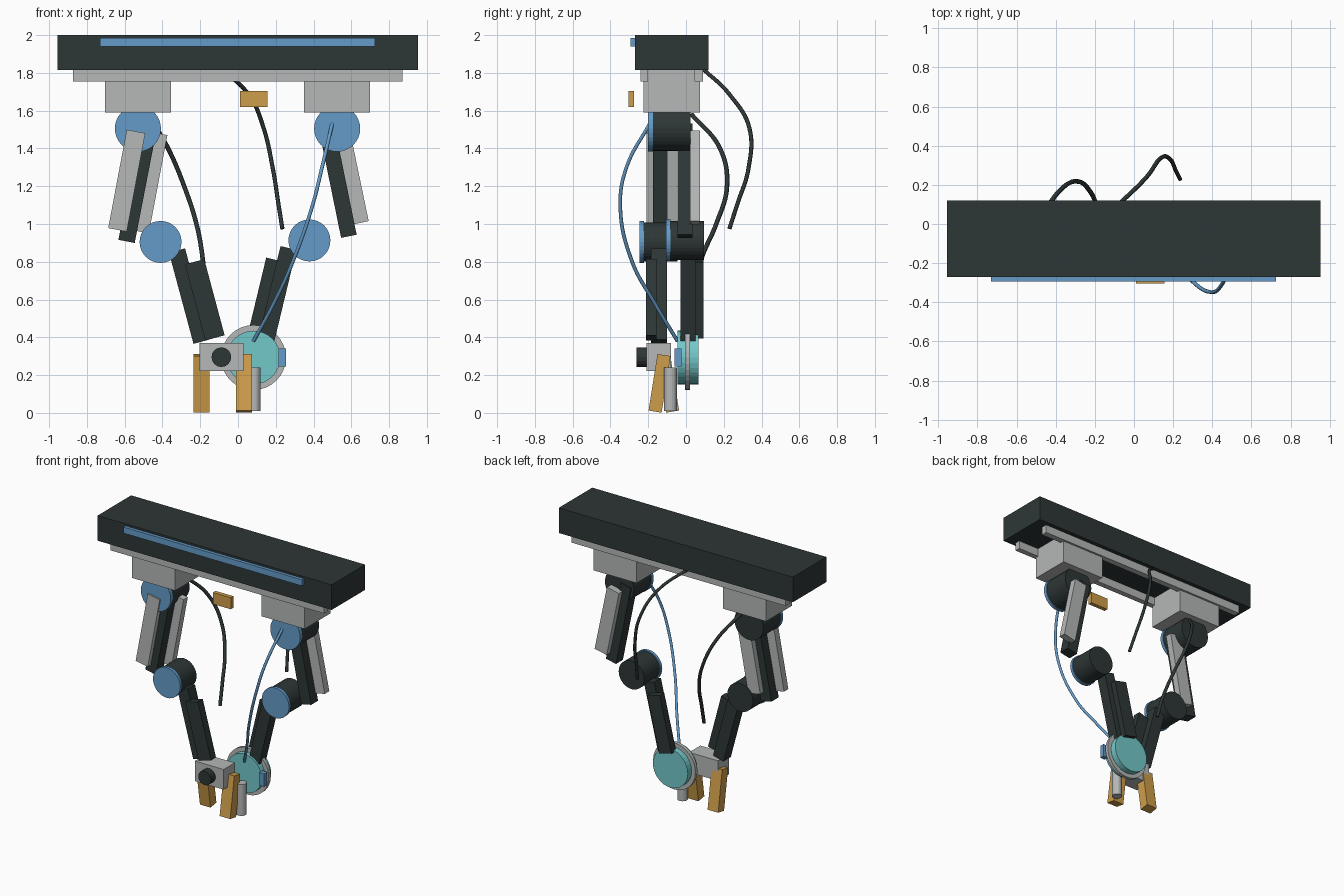
import bpy
import math
from mathutils import Vector

old = bpy.data.objects.get("Cube")
if old:
    bpy.data.objects.remove(old, do_unlink=True)


def material(name, rgb):
    m = bpy.data.materials.new(name)
    m.use_nodes = True
    m.diffuse_color = (*rgb, 1)
    m.node_tree.nodes["Principled BSDF"].inputs["Base Color"].default_value = (*rgb, 1)
    return m


DARK = material("charcoal", (0.027, 0.037, 0.037))
GREY = material("light grey", (0.46, 0.48, 0.47))
BLUE = material("steel blue", (0.13, 0.33, 0.58))
ORANGE = material("amber", (0.62, 0.34, 0.07))
TEAL = material("turquoise", (0.17, 0.58, 0.59))


def finish(name, mat):
    ob = bpy.context.object
    ob.name = name
    ob.data.materials.append(mat)
    return ob


def box(name, x, y, z, mat):
    """Box from (min, max) ranges."""
    bpy.ops.mesh.primitive_cube_add(size=1, location=[sum(r) / 2 for r in (x, y, z)])
    ob = finish(name, mat)
    ob.scale = [r[1] - r[0] for r in (x, y, z)]
    return ob


def bar(name, top, bottom, y, width, mat):
    """Box link running between two (x, z) points."""
    dx, dz = top[0] - bottom[0], top[1] - bottom[1]
    half = math.hypot(dx, dz) / 2
    cx, cz = (top[0] + bottom[0]) / 2, (top[1] + bottom[1]) / 2
    ob = box(name, (cx - width / 2, cx + width / 2), y, (cz - half, cz + half), mat)
    ob.rotation_euler.y = math.atan2(dx, dz)
    return ob


def drum(name, x, z, y, radius, mat, sides=32):
    """Cylinder with its axis along y."""
    bpy.ops.mesh.primitive_cylinder_add(
        vertices=sides, radius=radius, depth=y[1] - y[0],
        location=(x, sum(y) / 2, z), rotation=(math.pi / 2, 0, 0))
    return finish(name, mat)


def cable(name, points, radius, mat):
    curve = bpy.data.curves.new(name, "CURVE")
    curve.dimensions = "3D"
    curve.bevel_depth = radius
    curve.bevel_resolution = 2
    curve.use_fill_caps = True
    spline = curve.splines.new("BEZIER")
    spline.bezier_points.add(len(points) - 1)
    for bp, p in zip(spline.bezier_points, points):
        bp.co = Vector(p)
        bp.handle_left_type = bp.handle_right_type = "AUTO"
    curve.materials.append(mat)
    bpy.context.collection.objects.link(bpy.data.objects.new(name, curve))


# Overhead gantry
box("gantry_beam", (-0.955, 0.953), (-0.27, 0.12), (1.815, 2), DARK)
box("light_strip", (-0.73, 0.725), (-0.293, -0.265), (1.94, 1.985), BLUE)
for name, y in (("front_rail", (-0.24, -0.2)), ("rear_rail", (0.045, 0.09))):
    box(name, (-0.873, 0.87), y, (1.755, 1.817), GREY)
box("sensor_block", (0.01, 0.155), (-0.305, -0.275), (1.62, 1.705), ORANGE)

# Carriages and shoulder joints
for side, x in (("right", -0.53), ("left", 0.525)):
    box(side + "_carriage", (x - 0.175, x + 0.175), (-0.225, 0.075), (1.59, 1.815), GREY)
    drum(side + "_shoulder", x, 1.505, (-0.177, 0.025), 0.118, DARK)
    drum(side + "_shoulder_cap", x, 1.505, (-0.2, -0.175), 0.122, BLUE)

# Elbow joints
for side, x, z, y in (("right", -0.41, 0.905, -0.245), ("left", 0.378, 0.913, -0.105)):
    drum(side + "_elbow", x, z, (y + 0.02, y + 0.2), 0.104, DARK)
    drum(side + "_elbow_cap", x, z, (y, y + 0.022), 0.111, BLUE)

# Upper arms with their covers
bar("right_upper_arm", (-0.476, 1.497), (-0.59, 0.908), (-0.175, -0.09), 0.088, DARK)
bar("right_outer_cover", (-0.54, 1.49), (-0.638, 0.969), (-0.21, -0.16), 0.1, GREY)
bar("right_inner_cover", (-0.423, 1.48), (-0.521, 0.96), (-0.1, -0.05), 0.1, GREY)
bar("left_upper_arm", (0.467, 1.523), (0.587, 0.935), (-0.045, 0.035), 0.084, DARK)
bar("left_outer_cover", (0.543, 1.485), (0.643, 1.005), (0.022, 0.075), 0.1, GREY)

# Forearms with their covers
bar("right_forearm", (-0.323, 0.86), (-0.193, 0.377), (-0.185, -0.1), 0.088, DARK)
bar("right_forearm_cover", (-0.23, 0.8), (-0.122, 0.397), (-0.212, -0.155), 0.106, DARK)
bar("left_forearm", (0.267, 0.873), (0.15, 0.387), (-0.03, 0.05), 0.086, DARK)
bar("left_forearm_cover", (0.2, 0.81), (0.103, 0.407), (0.04, 0.093), 0.104, DARK)

# Gripper on the right arm
box("wrist_block", (-0.205, 0.03), (-0.21, -0.08), (0.222, 0.37), GREY)
drum("wrist_knob", -0.088, 0.295, (-0.262, -0.2), 0.052, DARK, 16)
for side, x, y, tilt in (("right", -0.193, -0.095, 9), ("left", 0.032, -0.14, -9)):
    finger = box(side + "_finger", (x - 0.043, x + 0.043), (y - 0.035, y + 0.035),
                 (0.005, 0.308), ORANGE)
    finger.rotation_euler.x = math.radians(tilt)

# Round tool head on the left arm
drum("tool_head", 0.082, 0.293, (-0.045, 0.065), 0.142, TEAL)
drum("tool_flange", 0.082, 0.293, (-0.005, 0.02), 0.172, GREY)
box("tool_switch", (0.215, 0.255), (-0.06, -0.025), (0.245, 0.34), BLUE)
bpy.ops.mesh.primitive_cylinder_add(vertices=24, radius=0.035, depth=0.23,
                                    location=(0.085, -0.082, 0.125))
finish("tool_nozzle", GREY)

# Cables
cable("blue_cable", [(0.5, -0.19, 1.535), (0.445, -0.315, 1.3), (0.395, -0.348, 1.1),
                     (0.29, -0.285, 0.8), (0.19, -0.165, 0.58), (0.082, -0.045, 0.38)],
      0.01, BLUE)
cable("centre_cable", [(-0.1, 0.08, 1.83), (0.06, 0.235, 1.68), (0.135, 0.335, 1.51),
                       (0.185, 0.33, 1.29), (0.215, 0.27, 1.1), (0.235, 0.23, 0.975)],
      0.011, DARK)
cable("arm_cable", [(-0.48, 0.03, 1.58), (-0.37, 0.18, 1.4), (-0.285, 0.217, 1.2),
                    (-0.22, 0.16, 1.0), (-0.19, 0.09, 0.84), (-0.175, 0.04, 0.69)],
      0.012, DARK)
